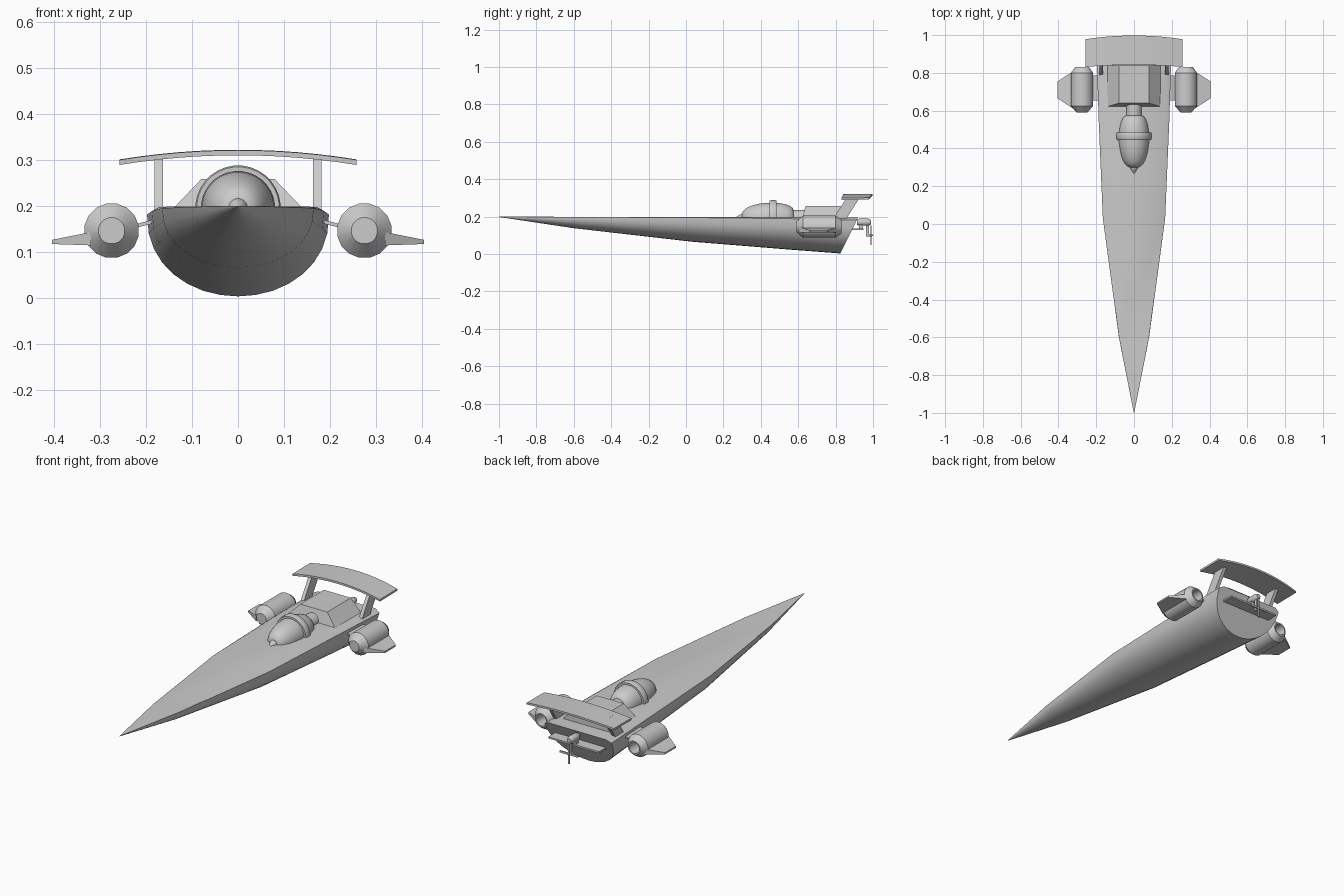
import bpy, bmesh, math
from mathutils import Vector

cube = bpy.data.objects.get("Cube")
if cube:
    bpy.data.objects.remove(cube, do_unlink=True)

grey = bpy.data.materials.new("light grey")
grey.use_nodes = True
grey.diffuse_color = (0.6, 0.6, 0.6, 1)
grey.node_tree.nodes["Principled BSDF"].inputs["Base Color"].default_value = (0.6, 0.6, 0.6, 1)


def finish(name, bm, smooth=0):
    bmesh.ops.recalc_face_normals(bm, faces=bm.faces)
    mesh = bpy.data.meshes.new(name)
    bm.to_mesh(mesh)
    bm.free()
    mesh.materials.append(grey)
    ob = bpy.data.objects.new(name, mesh)
    bpy.context.collection.objects.link(ob)
    if smooth:
        bpy.ops.object.select_all(action='DESELECT')
        ob.select_set(True)
        bpy.context.view_layer.objects.active = ob
        bpy.ops.object.shade_smooth_by_angle(angle=math.radians(smooth))
    return ob


def loft(name, rings, smooth=0, closed=False):
    """Skin equal-length rings of points; cap the ends unless closed on itself."""
    bm = bmesh.new()
    loops = [[bm.verts.new(p) for p in ring] for ring in rings]
    pairs = list(zip(loops, loops[1:]))
    if closed:
        pairs.append((loops[-1], loops[0]))
    for a, b in pairs:
        for i in range(len(a)):
            j = (i + 1) % len(a)
            bm.faces.new((a[i], a[j], b[j], b[i]))
    if not closed:
        bm.faces.new(loops[0])
        bm.faces.new(loops[-1])
    return finish(name, bm, smooth)


def lathe(name, profile, x, z, sides, smooth=30, closed=False):
    """Turn (y, radius) points about a lengthwise axis."""
    turn = [math.tau * (i + 0.5) / sides for i in range(sides)]
    rings = [[(x + r * math.cos(t), y, z + r * math.sin(t)) for t in turn] for y, r in profile]
    return loft(name, rings, smooth, closed)


def box(name, x, y, z):
    ring = lambda h: [(x[0], y[0], h), (x[1], y[0], h), (x[1], y[1], h), (x[0], y[1], h)]
    return loft(name, [ring(z[0]), ring(z[1])])


# Hull: half-round sections growing from a needle bow to a raked transom
def hull_ring(y, half, top, bottom, chamfer=0.0, rake=0.0):
    side = top - chamfer
    pts = [(half * (1 - 1.6 * chamfer / 0.18 * 1.1), top)]
    for i in range(17):
        a = math.pi * i / 16
        pts.append((half * math.cos(a), side - (side - bottom) * math.sin(a) ** 0.9))
    pts.append((-pts[0][0], top))
    return [(px, y + rake * (pz - bottom) / (top - bottom), pz) for px, pz in pts]


loft("hull", [
    hull_ring(-1.0, 0.001, 0.2, 0.198),
    hull_ring(-0.6, 0.08, 0.199, 0.138, 0.001),
    hull_ring(0.03, 0.165, 0.198, 0.066, 0.003),
    hull_ring(0.55, 0.187, 0.197, 0.024, 0.008),
    hull_ring(0.825, 0.198, 0.195, 0.003, 0.014, 0.095),
], smooth=30)

# Egg-shaped cockpit with its collar, nose cap and rear neck
egg = [(0.3 + 0.16 * (1 - math.cos(math.pi / 2 * i / 7)),
        0.02 + 0.06 * math.sin(math.pi / 2 * i / 7)) for i in range(8)]
egg += [(0.46 + 0.115 * math.sin(math.pi / 2 * i / 6),
         0.04 + 0.04 * math.cos(math.pi / 2 * i / 6)) for i in range(1, 7)]
lathe("cockpit_dome", egg, 0, 0.195, 32, 40)
lathe("cockpit_nose_cap", [(0.268, 0.003), (0.285, 0.014), (0.298, 0.021), (0.312, 0.021)], 0, 0.195, 20)
lathe("cockpit_collar", [(0.446, 0.08), (0.446, 0.09), (0.452, 0.093), (0.478, 0.093), (0.484, 0.09), (0.484, 0.08)],
      0, 0.195, 32, closed=True)
lathe("cockpit_neck", [(0.57, 0.041), (0.64, 0.041)], 0, 0.195, 24)

# Engine cover: trapezoid section behind the cockpit
loft("engine_cover", [[(-0.145, y0, 0.19), (-0.08, y1, 0.258), (0.08, y1, 0.258), (0.145, y0, 0.19)]
                      for y0, y1 in ((0.62, 0.64), (0.84, 0.84))])

# Rear wing: shallow arch, swept at the tips
wing = []
for i in range(13):
    u = i / 6 - 1
    x, dz, dy = 0.258 * u, -0.021 * u * u, -0.02 * u * u
    front, back = 0.843 + dy * 0.6, 0.998 + dy
    wing.append([(x, front, 0.31 + dz), (x, back, 0.312 + dz),
                 (x, back, 0.322 + dz), (x, front, 0.321 + dz)])
loft("rear_wing", wing, smooth=30)

# Paired parts
for s, side in ((1, "left"), (-1, "right")):
    # Wing post leaning back, with a foot on the deck
    loft(side + "_wing_post", [[(s * 0.163, y, z), (s * 0.182, y, z), (s * 0.182, y + 0.07, z), (s * 0.163, y + 0.07, z)]
                               for y, z in ((0.785, 0.185), (0.865, 0.311))])
    # Hollow engine pod with tapered ends
    lathe(side + "_pod", [(0.59, 0.002), (0.59, 0.029), (0.625, 0.06), (0.80, 0.06), (0.832, 0.037),
                          (0.832, 0.03), (0.76, 0.028), (0.76, 0.002)], s * 0.275, 0.146, 16, 25)
    # Outboard fin, thinner at the tip
    loft(side + "_fin", [[(s * x, y0, z0), (s * x, y1, z0), (s * x, y1, z1), (s * x, y0, z1)]
                         for x, y0, y1, z0, z1 in ((0.32, 0.61, 0.81, 0.114, 0.143),
                                                   (0.405, 0.665, 0.755, 0.117, 0.126))])
    # Pylon joining pod to hull
    loft(side + "_pylon", [[(s * x, y0, z), (s * x, y1, z), (s * x, y1, z + 0.008), (s * x, y0, z + 0.008)]
                           for x, y0, y1, z in ((0.18, 0.655, 0.785, 0.163), (0.235, 0.655, 0.785, 0.149))])

# Stern shelf, outboard motor, leg and propeller
box("stern_shelf", (-0.15, 0.15), (0.87, 0.95), (0.128, 0.137))
lathe("motor", [(0.915, 0.014), (0.925, 0.019), (0.975, 0.019), (0.99, 0.012)], 0, 0.17, 16)
box("motor_bracket", (-0.012, 0.012), (0.925, 0.945), (0.135, 0.16))
box("drive_leg", (-0.006, 0.006), (0.962, 0.978), (0.094, 0.16))
lathe("propeller_hub", [(0.962, 0.007), (0.99, 0.007), (0.999, 0.003)], 0, 0.1, 12)
box("propeller_blade_upright", (-0.005, 0.005), (0.986, 0.992), (0.047, 0.153))
box("propeller_blade_level", (-0.053, 0.053), (0.986, 0.992), (0.095, 0.105))
